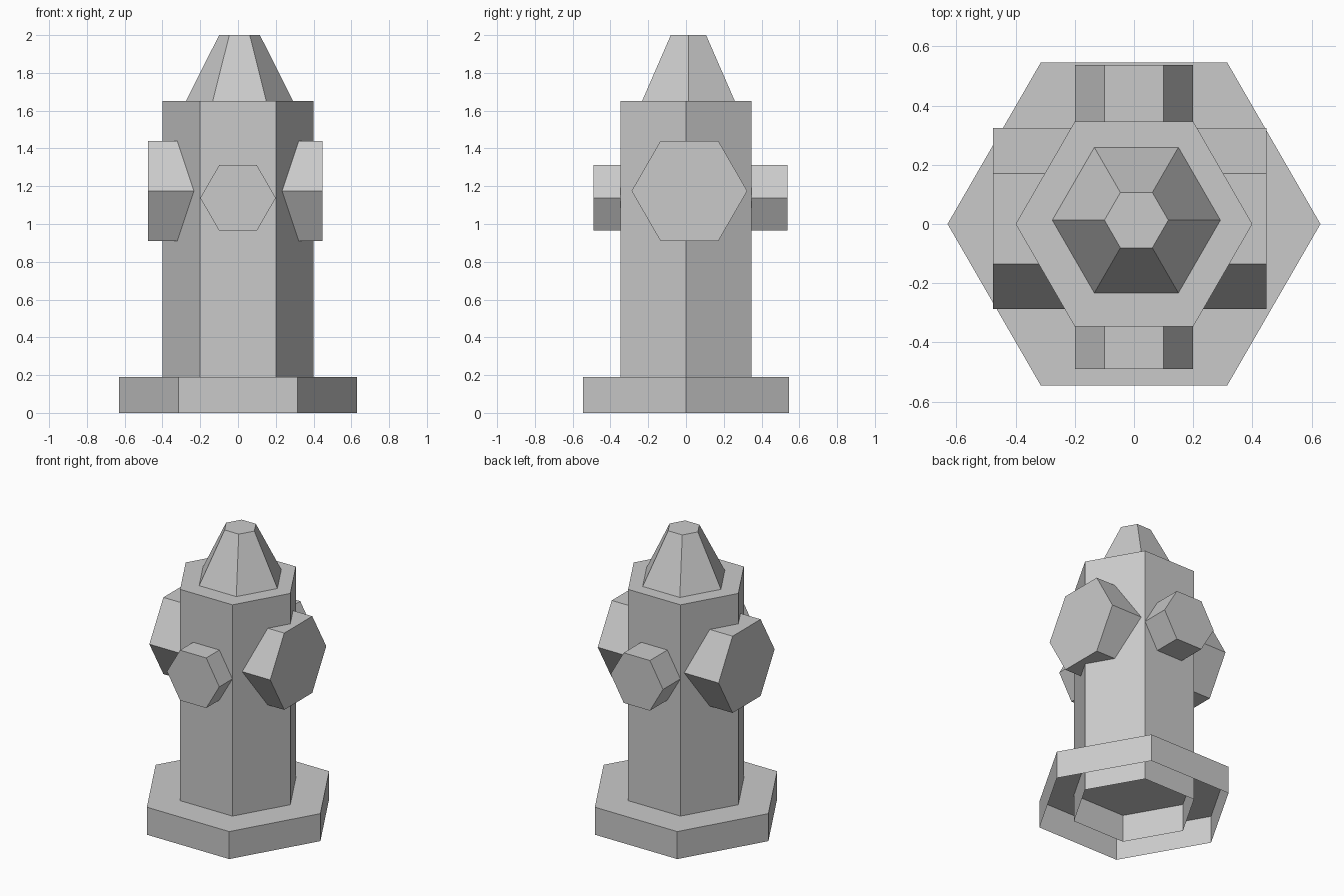
import bpy
import bmesh
from math import cos, sin, pi
from mathutils import Matrix

cube = bpy.data.objects.get("Cube")
if cube:
    bpy.data.objects.remove(cube, do_unlink=True)

GREY = (0.59, 0.59, 0.59, 1.0)
grey = bpy.data.materials.new("plain grey")
grey.use_nodes = True
grey.diffuse_color = GREY
grey.node_tree.nodes["Principled BSDF"].inputs["Base Color"].default_value = GREY


def hexagon(name, r_start, r_end, start, end, centre=(0, 0), turn=Matrix(), open_start=False):
    """Six-sided prism or taper along local z, shifted by centre and then turned."""
    bm = bmesh.new()
    rings = []
    for r, z in ((r_start, start), (r_end, end)):
        rings.append([bm.verts.new((centre[0] + r * cos(i * pi / 3),
                                    centre[1] + r * sin(i * pi / 3), z)) for i in range(6)])
    low, high = rings
    for i in range(6):
        j = (i + 1) % 6
        bm.faces.new((low[i], low[j], high[j], high[i]))
    bm.faces.new(high)
    if not open_start:
        bm.faces.new(low[::-1])
    bm.transform(turn)
    mesh = bpy.data.meshes.new(name)
    bm.to_mesh(mesh)
    bm.free()
    mesh.materials.append(grey)
    obj = bpy.data.objects.new(name, mesh)
    bpy.context.collection.objects.link(obj)
    return obj


# Base plate and barrel are shells, open underneath
hexagon("base_plate", 0.63, 0.63, 0, 0.19, open_start=True)
hexagon("barrel", 0.4, 0.4, 0, 1.65, open_start=True)

# Tapered cap, slightly off centre
hexagon("top_cap", 0.284, 0.108, 1.65, 2.0, centre=(0.008, 0.013))

# Large outlet through the sides: local x, y, z become y, z, x
along_x = Matrix(((0, 0, 1, 0), (1, 0, 0, 0), (0, 1, 0, 0), (0, 0, 0, 1)))
hexagon("side_outlets", 0.306, 0.306, -0.476, 0.448, centre=(0.018, 1.175), turn=along_x)

# Small outlet from front to back: local z becomes -y, local y becomes z
along_y = Matrix.Rotation(pi / 2, 4, 'X')
hexagon("front_back_outlets", 0.2, 0.2, -0.537, 0.49, centre=(0, 1.138), turn=along_y)
